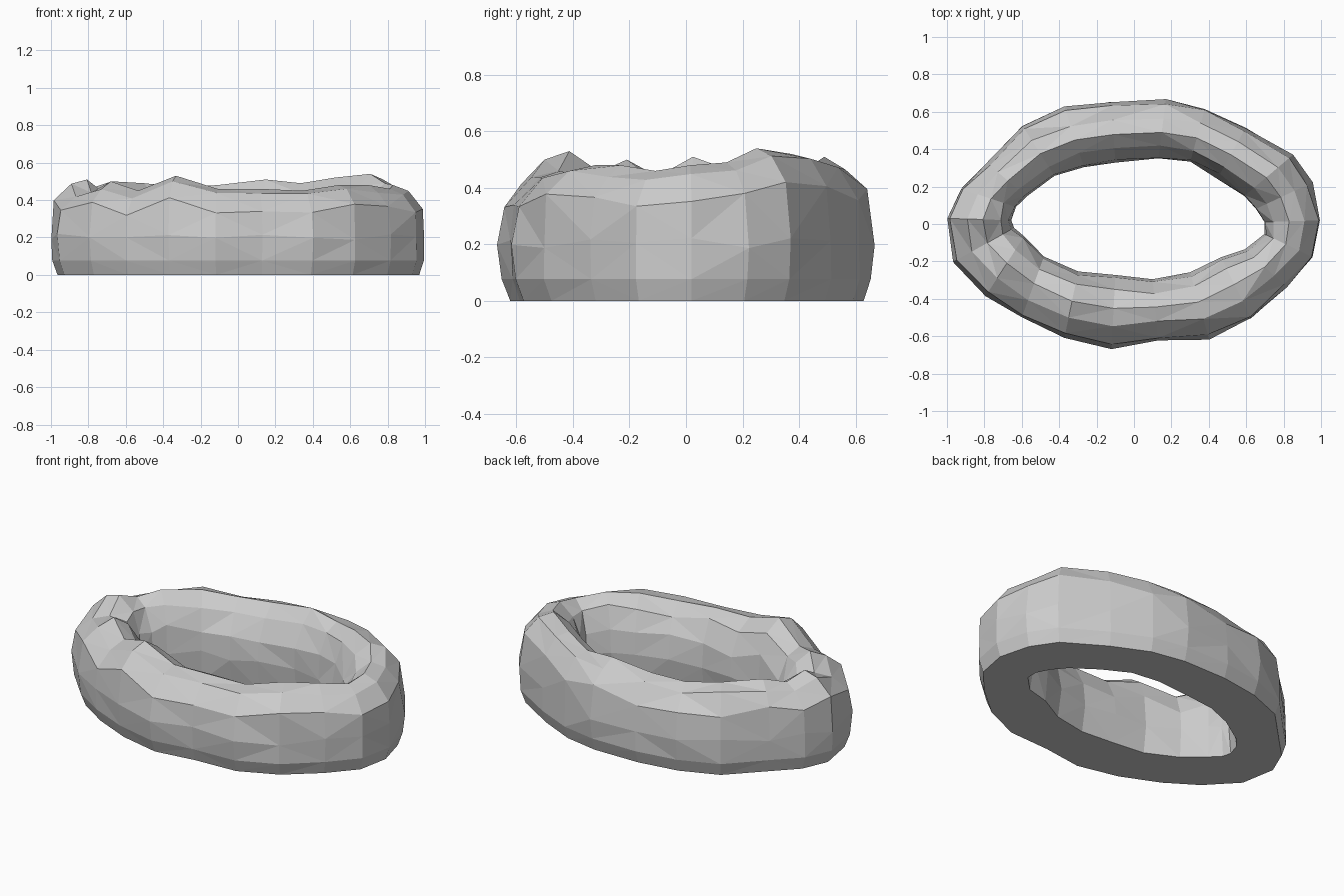
import bpy
import bmesh
import random
from mathutils import Vector

random.seed(4)

default_cube = bpy.data.objects.get("Cube")
if default_cube:
    bpy.data.objects.remove(default_cube, do_unlink=True)

# Stations around the ring, clockwise from the right end of the model:
# outer x, outer y, inner x, inner y, crest height
STATIONS = (
    (-1, .03, -.65, .02, .51), (-.93, .19, -.63, .09, .47),
    (-.79, .33, -.58, .15, .5), (-.6, .53, -.42, .25, .49),
    (-.37, .62, -.27, .31, .47), (-.12, .66, -.1, .33, .48),
    (.17, .66, .13, .35, .51), (.38, .62, .3, .33, .49),
    (.6, .52, .45, .25, .52), (.85, .37, .59, .15, .54),
    (.95, .22, .65, .08, .49), (1, .02, .69, .01, .48),
    (.96, -.18, .69, -.05, .46), (.82, -.34, .6, -.14, .48),
    (.63, -.51, .46, -.17, .48), (.4, -.61, .3, -.26, .45),
    (.13, -.62, .1, -.3, .46), (-.12, -.66, -.1, -.28, .46),
    (-.37, -.6, -.3, -.26, .53), (-.6, -.5, -.48, -.17, .45),
    (-.79, -.38, -.59, -.07, .5), (-.96, -.2, -.64, -.02, .44),
)

# Cross-section: share of the way from inner to outer edge,
# share of the crest height, and roughness of that row
SECTION = (
    (.9, 0, 0), (.98, .16, 0), (1, .43, .02), (.94, .75, .02),
    (.7, .94, .015), (.45, 1, 0), (.2, .88, .02), (.04, .64, .02),
    (0, .36, .02), (.06, 0, 0),
)


def section_loop(bm, station):
    """Add the vertices of one rough cross-section."""
    outer_x, outer_y, inner_x, inner_y, crest = station
    outer = Vector((outer_x, outer_y, 0))
    inner = Vector((inner_x, inner_y, 0))
    loop = []
    for share, height, rough in SECTION:
        point = inner.lerp(outer, share)
        # the low rows stay level, the upper rows follow the crest
        level = crest if height > .5 else .48
        point.z = height * level + random.uniform(-rough, rough)
        sideways = random.uniform(-rough, rough) * .5
        point += (outer - inner).normalized() * sideways
        loop.append(bm.verts.new(point))
    return loop


def build_ring(name, material):
    """Bridge neighbouring sections into a closed, faceted ring."""
    bm = bmesh.new()
    loops = [section_loop(bm, station) for station in STATIONS]
    rows = len(SECTION)
    for i, here in enumerate(loops):
        following = loops[(i + 1) % len(loops)]
        for j in range(rows):
            k = (j + 1) % rows
            bm.faces.new((here[j], here[k], following[k], following[j]))
    bmesh.ops.recalc_face_normals(bm, faces=bm.faces)
    # irregular rock facets
    bmesh.ops.triangulate(bm, faces=bm.faces[:], quad_method="SHORT_EDGE")
    mesh = bpy.data.meshes.new(name)
    bm.to_mesh(mesh)
    bm.free()
    mesh.materials.append(material)
    ring = bpy.data.objects.new(name, mesh)
    bpy.context.collection.objects.link(ring)
    return ring


def flat_material(name, colour):
    material = bpy.data.materials.new(name)
    material.use_nodes = True
    material.diffuse_color = colour
    shader = material.node_tree.nodes["Principled BSDF"]
    shader.inputs["Base Color"].default_value = colour
    return material


stone = flat_material("stone grey", (.6, .6, .6, 1))
build_ring("stone_ring", stone)
